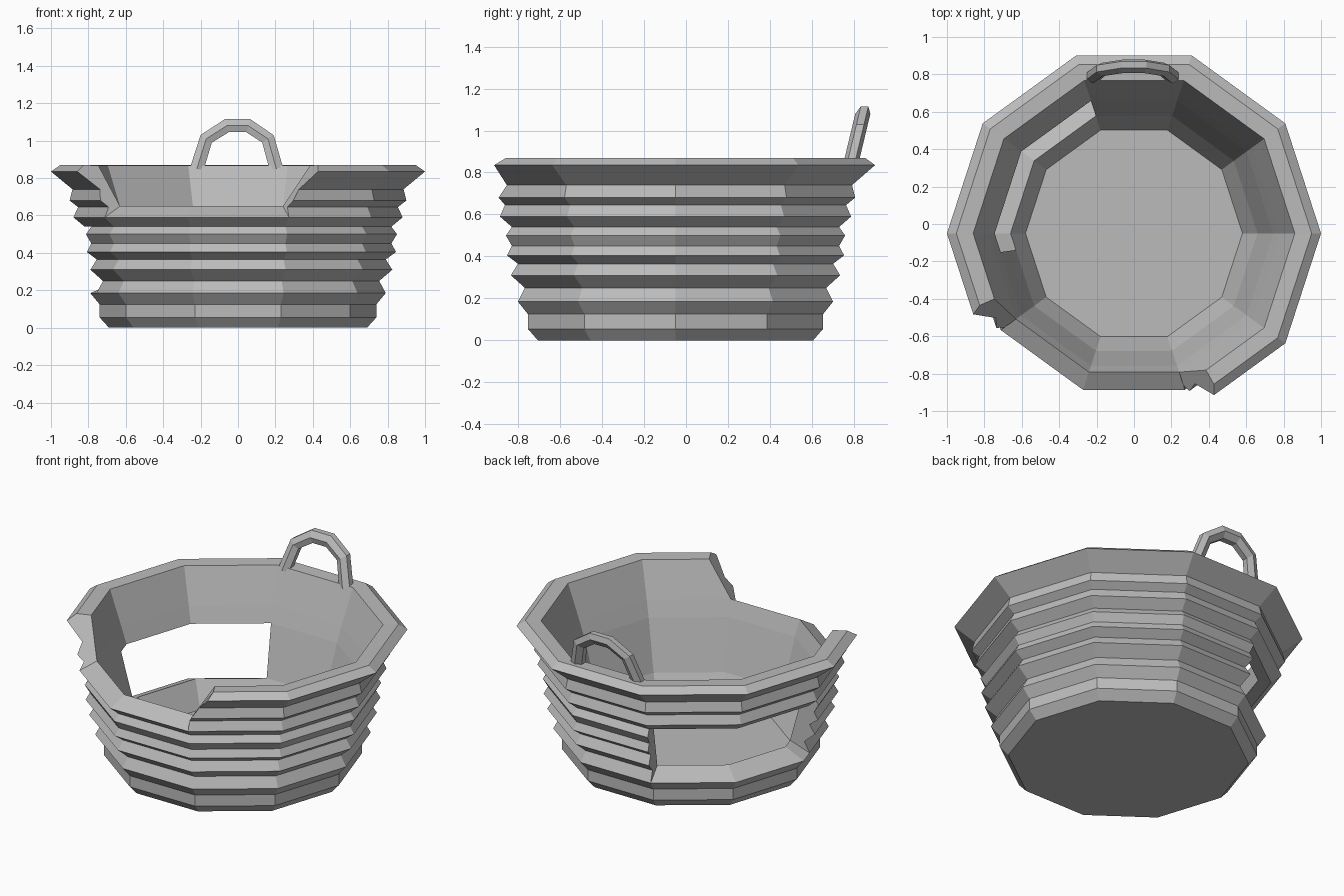
import bpy, bmesh
from math import radians, sin, cos
from mathutils import Vector

cube = bpy.data.objects.get("Cube")
if cube:
    bpy.data.objects.remove(cube, do_unlink=True)

grey = bpy.data.materials.new("plain_grey")
grey.use_nodes = True
grey.diffuse_color = (0.5, 0.5, 0.5, 1)
grey.node_tree.nodes["Principled BSDF"].inputs["Base Color"].default_value = grey.diffuse_color


def finish(bm, name):
    bmesh.ops.remove_doubles(bm, verts=bm.verts, dist=0.0005)
    bmesh.ops.recalc_face_normals(bm, faces=bm.faces)
    mesh = bpy.data.meshes.new(name)
    bm.to_mesh(mesh)
    bm.free()
    mesh.materials.append(grey)
    obj = bpy.data.objects.new(name, mesh)
    bpy.context.collection.objects.link(obj)
    return obj


# Ridged outside and plain inside of the wall, as radius and height
outer = [(.69, 0), (.74, .055), (.74, .125), (.79, .185), (.755, .25),
         (.825, .31), (.79, .365), (.845, .405), (.82, .45), (.85, .5),
         (.82, .54), (.88, .59), (.855, .645), (.90, .68), (.885, .74),
         (1.0, .835), (.95, .87)]
inner = [(.58, .08), (.66, .24), (.745, .55), (.78, .65), (.86, .867)]

# Wall columns by angle; the extra one bounds the side hole
columns = [0, 36, 72, 108, 144, 180, 188, 216, 252, 288, 324]
count = len(columns)
lean = {216: -10, 288: 9}     # slanted ends of the broken rim

# Horizontal bands: outer range, inner range, angles where the band is missing
bands = [(0, 3, 0, 1, ()),
         (3, 10, 1, 2, (108, 144, 180)),
         (10, 11, 2, 3, ()),
         (11, 16, 3, 4, (216, 252))]


def wall_point(ring, column):
    r, z = ring
    angle = columns[column % count]
    angle += lean.get(angle, 0) * max(0, z - .65) / .2
    r *= cos(radians(18)) / cos(radians(angle % 36 - 18))
    a = radians(angle)
    return Vector((r * cos(a), r * sin(a) - .05, z))


# Broken pot: wall bands with caps wherever a neighbouring band is missing
bm = bmesh.new()


def face(points):
    bm.faces.new([bm.verts.new(p) for p in points])


def present(band, column):
    if not 0 <= band < len(bands):
        return False
    return columns[column % count] not in bands[band][4]


def strip(a, b, column):
    face([wall_point(a, column), wall_point(a, column + 1),
          wall_point(b, column + 1), wall_point(b, column)])


for b, (o0, o1, i0, i1, missing) in enumerate(bands):
    out_part, in_part = outer[o0:o1 + 1], inner[i0:i1 + 1]
    for c in range(count):
        if not present(b, c):
            continue
        for part in (out_part, in_part):
            for low, high in zip(part, part[1:]):
                strip(low, high, c)
        if not present(b + 1, c):
            strip(out_part[-1], in_part[-1], c)
        if b > 0 and not present(b - 1, c):
            strip(out_part[0], in_part[0], c)
        for end, neighbour in ((c, c - 1), (c + 1, c + 1)):
            if not present(b, neighbour):
                face([wall_point(p, end) for p in out_part + in_part[::-1]])

# Underside and inside floor
for ring in (outer[0], inner[0]):
    face([wall_point(ring, c) for c in range(count)])
finish(bm, "broken_pot")

# Handle: six-sided bar swept along an arch that leans outward
path = [Vector(p) for p in [(-.22, .85), (-.17, 1.01), (-.06, 1.08),
                            (.055, 1.08), (.16, 1.01), (.205, .85)]]
bm = bmesh.new()
loops = []
for i, p in enumerate(path):
    before, after = path[max(i - 1, 0)], path[min(i + 1, len(path) - 1)]
    t = (after - before).normalized()
    loop = []
    for k in range(6):
        a = radians(60 * k + 30)
        side, depth = .042 * cos(a), .036 * sin(a)
        x, z = p.x - t.y * side, p.y + t.x * side
        loop.append(bm.verts.new((x, .79 + .24 * (z - .86) + depth, z)))
    loops.append(loop)
for a, b in zip(loops, loops[1:]):
    for k in range(6):
        n = (k + 1) % 6
        bm.faces.new((a[k], a[n], b[n], b[k]))
bm.faces.new(loops[0])
bm.faces.new(loops[-1])
finish(bm, "handle")
